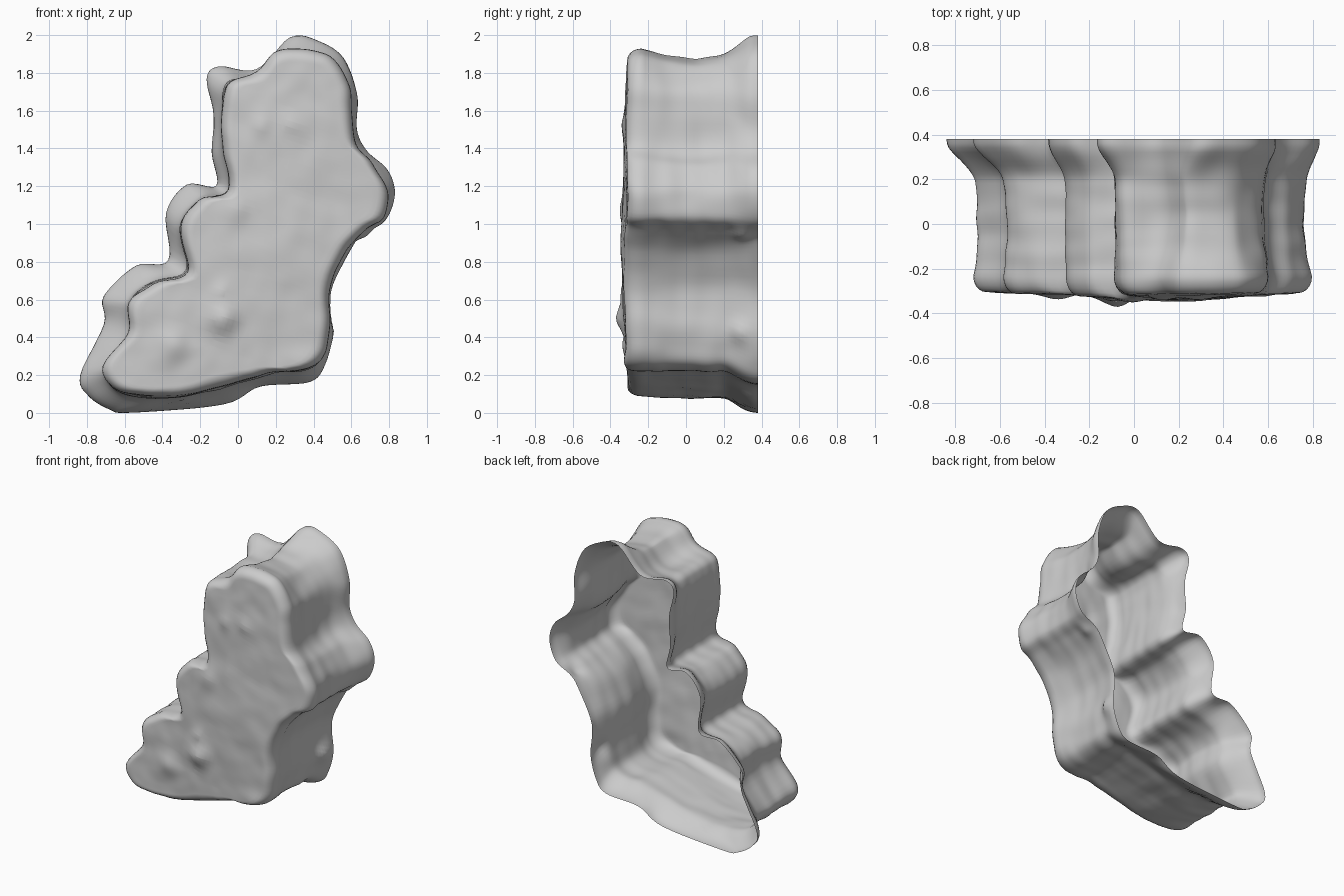
import bpy, bmesh, math
from mathutils import Vector, noise

if "Cube" in bpy.data.objects:
    bpy.data.objects.remove(bpy.data.objects["Cube"])

# Matching (x, z) outlines, counter-clockwise seen from the front
FRONT = [(-.715, .25), (-.67, .15), (-.55, .10), (-.33, .09), (-.1, .14), (.2, .22), (.37, .24),
         (.46, .32), (.49, .48), (.49, .65), (.57, .85), (.67, .97), (.77, 1.04), (.785, 1.18),
         (.71, 1.32), (.625, 1.42), (.61, 1.6), (.59, 1.75), (.49, 1.89), (.35, 1.935), (.2, 1.925),
         (.1, 1.82), (-.03, 1.76), (-.07, 1.7), (-.085, 1.58), (-.075, 1.4), (-.05, 1.18),
         (-.2, 1.13), (-.305, .98), (-.265, .75), (-.45, .685), (-.58, .59), (-.585, .43)]
BACK = [(-.835, .2), (-.79, .09), (-.68, .02), (-.57, .003), (-.08, .045), (.12, .14), (.38, .165),
        (.46, .26), (.50, .42), (.49, .64), (.6, .87), (.66, .95), (.78, 1.02), (.83, 1.16),
        (.79, 1.29), (.68, 1.39), (.63, 1.5), (.63, 1.69), (.56, 1.88), (.43, 1.97), (.28, 1.99),
        (.1, 1.82), (-.1, 1.835), (-.165, 1.77), (-.13, 1.58), (-.14, 1.38), (-.115, 1.205),
        (-.27, 1.21), (-.38, 1.06), (-.37, .81), (-.54, .78), (-.71, .62), (-.71, .47)]
STEPS = 6
SPINE_A, SPINE_B = Vector((-.15, .36)), Vector((.27, 1.62))

# Lumps on the front face: x, z, radius, height
LUMPS = [(.15, .85, .45, .036), (.25, 1.5, .3, .018), (-.08, .50, .08, .05),
         (.28, 1.53, .06, .016), (.12, 1.52, .05, .014), (0, 1.08, .07, .014),
         (-.35, .36, .08, .024), (.35, .28, .07, .014), (-.09, .64, .05, .015)]
# Knobs on the sides: position, radius, height
KNOBS = [(Vector((.49, .28, .43)), .05, .025), (Vector((.68, .30, .94)), .05, .03),
         (Vector((-.29, .25, .05)), .04, .02)]


def smooth_loop(points):
    """Closed Catmull-Rom curve through the points."""
    pts, out = [Vector(p) for p in points], []
    n = len(pts)
    for i in range(n):
        a, b, c, d = (pts[(i + k) % n] for k in (-1, 0, 1, 2))
        for s in range(STEPS):
            t = s / STEPS
            out.append(.5 * (2 * b + (c - a) * t + (2 * a - 5 * b + 4 * c - d) * t * t
                             + (3 * b - a - 3 * c + d) * t ** 3))
    return out


def spine_point(p):
    """Nearest point on the middle line, snapped so both sides meet."""
    d = SPINE_B - SPINE_A
    t = max(0, min(1, (p - SPINE_A).dot(d) / d.length_squared))
    return SPINE_A + d * (round(t * 40) / 40)


def face_y(p):
    """Depth of the lumpy front face."""
    y = -.307 + .007 * noise.noise(Vector((p.x * 5, 3, p.y * 5)))
    y += .004 * noise.noise(Vector((p.x * 10, 8, p.y * 10)))
    for x, z, r, h in LUMPS:
        y -= h * math.exp(-((p.x - x) ** 2 + (p.y - z) ** 2) / (r * r))
    return max(y, -.38)


def waist_amount(p, normal):
    """How far the wall is pinched in at mid depth."""
    if normal.y < -.6:
        return 0
    if p.y > 1.7 and normal.y > .3 and p.x > .05:
        return .066
    if normal.x > .3 or p.x < -.57:
        return .032
    return .004


front, back = smooth_loop(FRONT), smooth_loop(BACK)
count = len(front)
normals = []
for i in range(count):
    t = (front[(i + 1) % count] - front[i - 1]).normalized()
    normals.append(Vector((t.y, -t.x)))
pinch = [waist_amount(p, n) for p, n in zip(front, normals)]
for _ in range(6):
    pinch = [(pinch[i - 1] + pinch[i] + pinch[(i + 1) % count]) / 3 for i in range(count)]

bm = bmesh.new()
rings = []

# Side walls: slight taper, waisted in the middle, flared at the open back
for k in range(32):
    y = .38 - .615 * k / 31
    f = max(0, min(1, (y - .19) / .185))
    drift = .16 * (y + .25) / .63
    flare = drift + (1 - drift) * f * f * (3 - 2 * f)
    waist = math.sin(math.pi * max(0, min(1, (y + .24) / .58)))
    rough = min(1, .25 + (.38 - y) / .08)
    ring = []
    for i in range(count):
        p = front[i].lerp(back[i], flare)
        n1 = noise.noise(Vector((p.x * 3, y * 11, p.y * 3)))
        n2 = noise.noise(Vector((p.x * 9, y * 4 + 7, p.y * 9)))
        off = rough * (.008 * n1 + .007 * n2) - pinch[i] * waist
        for centre, r, h in KNOBS:
            off += h * math.exp(-(Vector((p.x, y, p.y)) - centre).length_squared / (r * r))
        p = p + normals[i] * off
        ring.append(bm.verts.new((p.x, y, p.y)))
    rings.append(ring)

# Rounded front rim
rim = [Vector((v.co.x, v.co.z)) for v in rings[-1]]
BEVEL = .06
for k in range(1, 6):
    a = k / 5 * math.pi / 2
    ring = []
    for p in rim:
        to = spine_point(p) - p
        q = p + to.normalized() * BEVEL * (1 - math.cos(a))
        y = -.235 + (face_y(q) + .235) * math.sin(a)
        ring.append(bm.verts.new((q.x, y, q.y)))
    rings.append(ring)

# Front face, closing onto the middle line
edge = [Vector((v.co.x, v.co.z)) for v in rings[-1]]
for k in range(1, 21):
    ring = []
    for p0, p in zip(rim, edge):
        q = p.lerp(spine_point(p0), k / 20)
        ring.append(bm.verts.new((q.x, face_y(q), q.y)))
    rings.append(ring)

for r0, r1 in zip(rings, rings[1:]):
    for i in range(count):
        j = (i + 1) % count
        bm.faces.new((r0[i], r0[j], r1[j], r1[i]))
bmesh.ops.remove_doubles(bm, verts=bm.verts, dist=.0005)

# Seat the shell on the ground
low = min(v.co.z for v in bm.verts)
for v in bm.verts:
    v.co.z -= low

mesh = bpy.data.meshes.new("rock_shell")
bm.to_mesh(mesh)
bm.free()
for poly in mesh.polygons:
    poly.use_smooth = True
rock = bpy.data.objects.new("rock_shell", mesh)
bpy.context.collection.objects.link(rock)

stone = bpy.data.materials.new("stone grey")
stone.diffuse_color = (.6, .6, .6, 1)
stone.use_nodes = True
stone.node_tree.nodes["Principled BSDF"].inputs["Base Color"].default_value = stone.diffuse_color
mesh.materials.append(stone)
